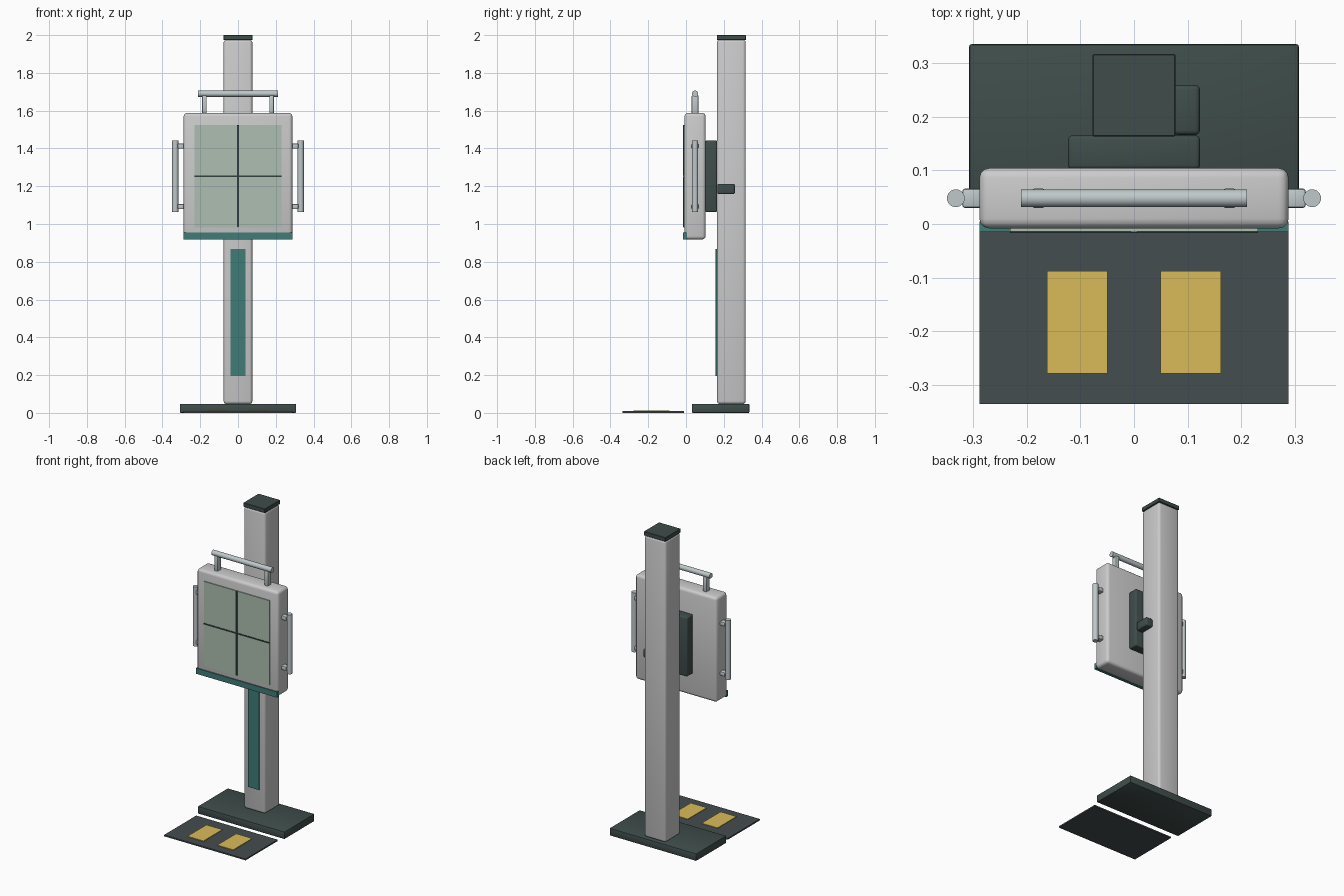
import bpy, math
from mathutils import Vector

if "Cube" in bpy.data.objects:
    bpy.data.objects.remove(bpy.data.objects["Cube"])


def material(name, rgb):
    m = bpy.data.materials.new(name)
    m.diffuse_color = (*rgb, 1)
    m.use_nodes = True
    m.node_tree.nodes["Principled BSDF"].inputs["Base Color"].default_value = m.diffuse_color
    return m


DARK = material("dark_metal", (0.05, 0.075, 0.07))
MAT = material("rubber", (0.06, 0.075, 0.08))
TEAL = material("teal", (0.05, 0.2, 0.18))
PLATE = material("detector_green", (0.42, 0.52, 0.44))
LINE = material("marking", (0.03, 0.05, 0.045))
YELLOW = material("yellow", (0.7, 0.5, 0.1))
STEEL = material("steel", (0.52, 0.58, 0.59))


def finish(ob, name, mat):
    ob.name = name
    if mat:
        ob.data.materials.append(mat)
    bpy.ops.object.shade_smooth_by_angle(angle=math.radians(35))
    return ob


def box(name, x, y, z, mat=None, bevel=0.0, segments=3):
    """Box given by its (min, max) range on each axis."""
    lo, hi = Vector((x[0], y[0], z[0])), Vector((x[1], y[1], z[1]))
    bpy.ops.mesh.primitive_cube_add(size=1, location=(lo + hi) / 2)
    ob = bpy.context.object
    ob.scale = hi - lo
    bpy.ops.object.transform_apply(location=False, rotation=False, scale=True)
    if bevel:
        mod = ob.modifiers.new("bevel", 'BEVEL')
        mod.width, mod.segments = bevel, segments
        bpy.ops.object.modifier_apply(modifier=mod.name)
    return finish(ob, name, mat)


def rod(name, centre, length, radius, mat, rotation=(0, 0, 0)):
    bpy.ops.mesh.primitive_cylinder_add(vertices=24, radius=radius, depth=length,
                                        location=centre, rotation=rotation)
    return finish(bpy.context.object, name, mat)


# Floor base, column and cap
box("base_plate", (-0.307, 0.307), (0.031, 0.335), (0, 0.047), DARK, 0.004, 2)
box("column", (-0.076, 0.076), (0.164, 0.316), (0.047, 1.976), None, 0.015)
box("column_cap", (-0.077, 0.077), (0.163, 0.317), (1.974, 2.0), DARK, 0.002, 1)
box("column_strip", (-0.039, 0.039), (0.157, 0.168), (0.195, 0.867), TEAL)

# Standing mat with foot markers
box("floor_mat", (-0.288, 0.288), (-0.335, -0.011), (0, 0.009), MAT)
for side, s in (("left", -1), ("right", 1)):
    xs = sorted((s * 0.049, s * 0.162))
    box(side + "_foot_marker", xs, (-0.279, -0.088), (0.005, 0.013), YELLOW)

# Carriage and lock lever behind the panel
box("carriage", (-0.123, 0.123), (0.102, 0.165), (1.063, 1.442), DARK, 0.008)
box("lock_lever", (0.073, 0.123), (0.166, 0.259), (1.158, 1.213), DARK, 0.009)

# Detector panel
box("panel_housing", (-0.288, 0.288), (-0.008, 0.104), (0.918, 1.588), None, 0.018)
box("detector_plate", (-0.231, 0.231), (-0.014, 0.0), (0.982, 1.523), PLATE)
box("vertical_centre_line", (-0.006, 0.006), (-0.017, -0.01), (0.985, 1.523), LINE)
box("horizontal_centre_line", (-0.231, 0.231), (-0.017, -0.01), (1.249, 1.257), LINE)
box("lower_trim", (-0.288, 0.288), (-0.015, 0.005), (0.918, 0.954), TEAL)

# Side handles
for side, s in (("left", -1), ("right", 1)):
    rod(side + "_handle", (s * 0.332, 0.048, 1.253), 0.38, 0.0165, STEEL)
    for end, z in (("lower", 1.092), ("upper", 1.412)):
        xs = sorted((s * 0.284, s * 0.32))
        box(f"{side}_handle_{end}_mount", xs, (0.03, 0.066),
            (z - 0.013, z + 0.013), STEEL, 0.005, 2)

# Top handle
rod("top_handle", (0, 0.048, 1.69), 0.422, 0.0165, STEEL, (0, math.pi / 2, 0))
for side, s in (("left", -1), ("right", 1)):
    box(f"top_handle_{side}_post", (s * 0.178 - 0.0125, s * 0.178 + 0.0125),
        (0.03, 0.066), (1.582, 1.682), STEEL, 0.005, 2)
